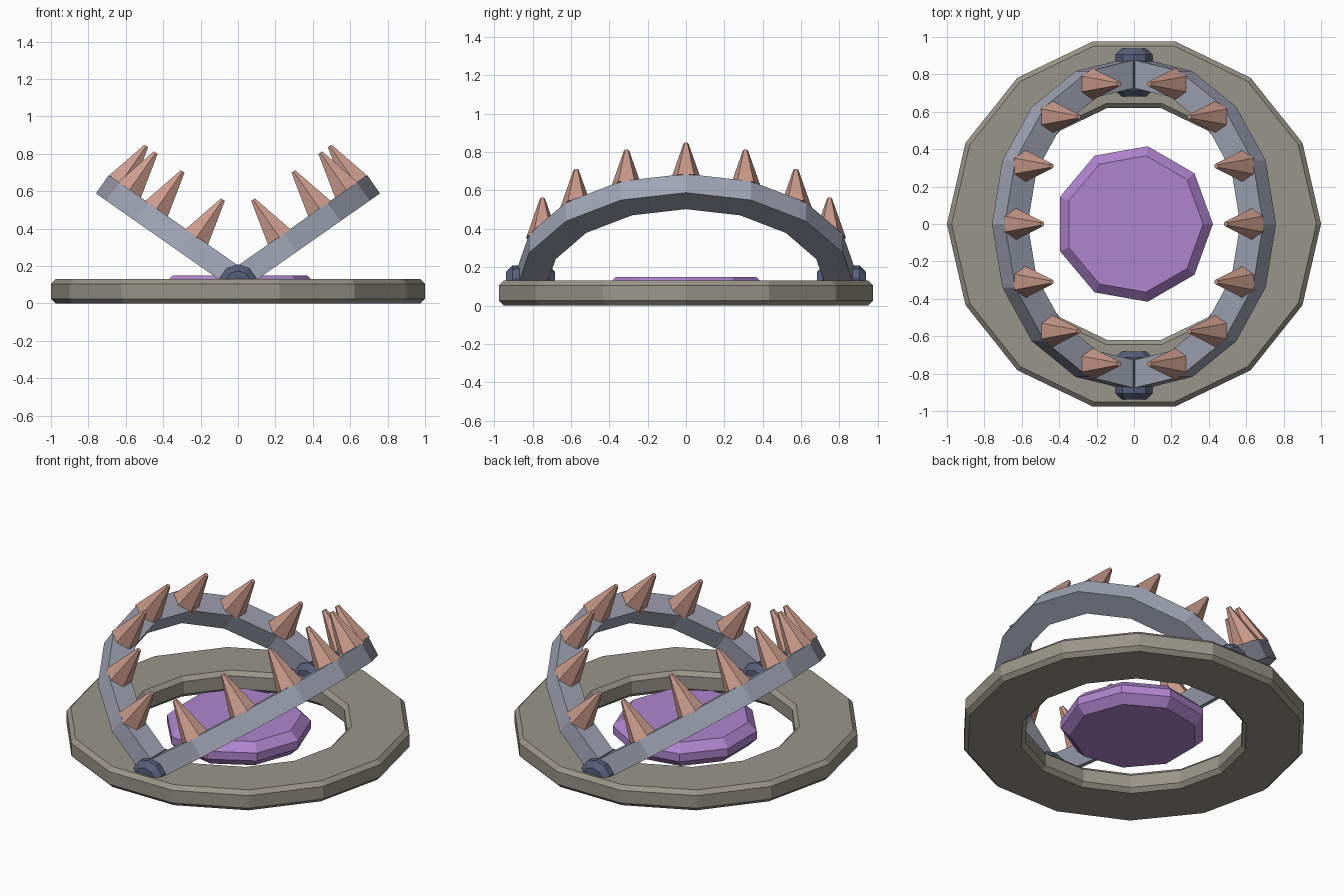
import bpy, bmesh, math
from mathutils import Matrix, Vector

if "Cube" in bpy.data.objects:
    bpy.data.objects.remove(bpy.data.objects["Cube"])


def material(name, srgb):
    m = bpy.data.materials.new(name)
    m.diffuse_color = [((c + 0.055) / 1.055) ** 2.4 for c in srgb] + [1.0]
    m.use_nodes = True
    m.node_tree.nodes["Principled BSDF"].inputs["Base Color"].default_value = m.diffuse_color
    return m


STONE = material("warm grey", (0.60, 0.585, 0.54))
STEEL = material("blue grey steel", (0.63, 0.645, 0.71))
DARK = material("dark steel", (0.34, 0.37, 0.48))
BONE = material("dusty pink", (0.80, 0.61, 0.55))
PURPLE = material("purple", (0.69, 0.52, 0.81))


def finish(bm, name, mat, matrix=None):
    if matrix:
        bm.transform(matrix)
    bmesh.ops.recalc_face_normals(bm, faces=bm.faces)
    me = bpy.data.meshes.new(name)
    bm.to_mesh(me)
    bm.free()
    me.materials.append(mat)
    ob = bpy.data.objects.new(name, me)
    bpy.context.collection.objects.link(ob)
    return ob


def lathe(name, profile, sides, mat, closed=False, arc=math.tau, start=0.0, matrix=None):
    """Sweep an (r, z) profile round z; ends are capped when needed."""
    bm = bmesh.new()
    full = abs(arc - math.tau) < 1e-6
    rings = []
    for i in range(sides if full else sides + 1):
        a = start + arc * i / sides
        rings.append([bm.verts.new((r * math.cos(a), r * math.sin(a), z)) for r, z in profile])
    n = len(profile)
    for i in range(sides):
        p, q = rings[i], rings[(i + 1) % len(rings)]
        for j in range(n if closed else n - 1):
            k = (j + 1) % n
            bm.faces.new((p[j], q[j], q[k], p[k]))
    if not full:
        bm.faces.new(rings[0])
        bm.faces.new(rings[-1])
    elif not closed:
        bm.faces.new([r[0] for r in rings])
        bm.faces.new([r[-1] for r in rings])
    return finish(bm, name, mat, matrix)


# Base ring with chamfered edges
H, C, RI, RO = 0.13, 0.025, 0.637, 1.0
lathe("base_ring", [(RI, C), (RI + C, 0), (RO - C, 0), (RO, C),
                    (RO, H - C), (RO - C, H), (RI + C, H), (RI, H - C)],
      14, STONE, closed=True)

# Pressure plate in the middle
lathe("pressure_plate", [(0.37, 0.0), (0.422, 0.05), (0.422, 0.10), (0.37, 0.15)], 9, PURPLE)

# Hinge barrels lying along y
for label, s in (("front", -1), ("back", 1)):
    place = Matrix.Translation((0, s * 0.81, 0.105)) @ Matrix.Rotation(math.pi / 2, 4, 'X')
    lathe(label + "_hinge", [(0.07, -0.128), (0.104, -0.095), (0.104, 0.095), (0.07, 0.128)],
          10, DARK, start=math.pi / 2, matrix=place)

# Jaws: half rings tilted up about the hinge axis, each with seven spikes
TILT, T = math.radians(35), 0.06
for label, s in (("right", 1), ("left", -1)):
    tilt = Matrix.Translation((0, 0, 0.13)) @ Matrix.Rotation(-s * TILT, 4, 'Y')
    lathe(label + "_jaw", [(0.735, -T), (0.885, -T), (0.885, T), (0.735, T)], 8, STEEL,
          closed=True, arc=math.pi, start=-s * math.pi / 2, matrix=tilt)
    for k in range(1, 8):
        a = -s * math.pi / 2 + math.pi * k / 8
        spot = Matrix.Translation(Vector((0.81 * math.cos(a), 0.81 * math.sin(a), T)))
        lathe(f"{label}_spike_{k}", [(0.085, -0.004), (0.014, 0.242)], 6, BONE,
              start=math.pi / 2, matrix=tilt @ spot)
